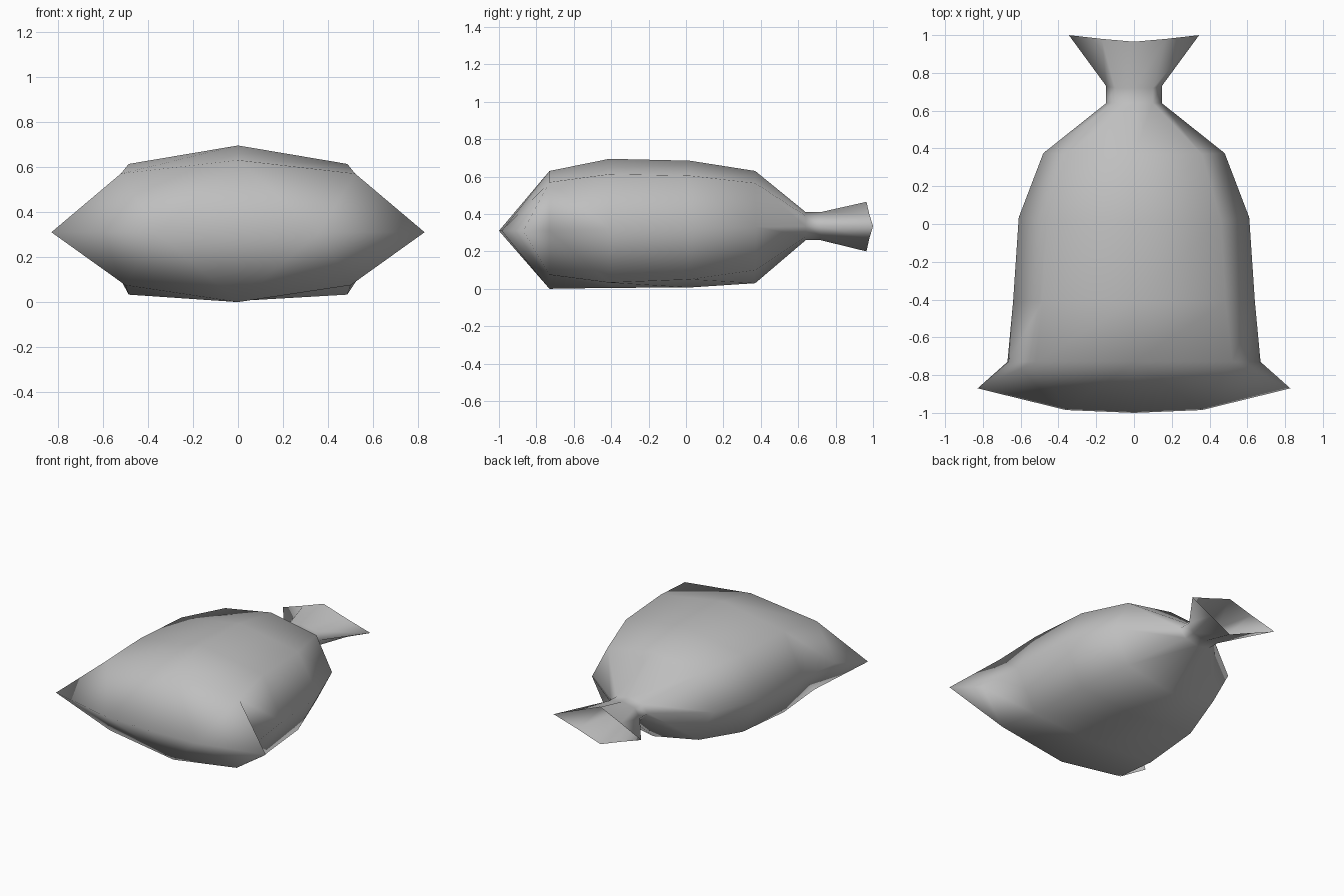
import bpy
import bmesh

cube = bpy.data.objects.get("Cube")
if cube:
    bpy.data.objects.remove(cube, do_unlink=True)

# Plain grey cloth
cloth = bpy.data.materials.new("grey cloth")
cloth.use_nodes = True
GREY = (0.52, 0.52, 0.52, 1)
cloth.diffuse_color = GREY
cloth.node_tree.nodes["Principled BSDF"].inputs["Base Color"].default_value = GREY

SEAM_Z = 0.31

# Rings along the sack: (y, width, z) for the crown, shoulder, side, underside and base
RINGS = [
    # full front end
    ((-0.73, 0, 0.63), (-0.73, 0.52, 0.57), (-0.73, 0.67, SEAM_Z), (-0.73, 0.50, 0.075), (-0.73, 0, 0.0)),
    # belly
    ((-0.41, 0, 0.695), (-0.41, 0.485, 0.613), (-0.41, 0.64, 0.32), (-0.41, 0.485, 0.033), (-0.41, 0, 0.005)),
    ((0.02, 0, 0.685), (0.02, 0.46, 0.605), (0.035, 0.61, 0.325), (0.02, 0.46, 0.05), (0.02, 0, 0.007)),
    # shoulders
    ((0.37, 0, 0.63), (0.37, 0.36, 0.565), (0.375, 0.48, 0.33), (0.37, 0.36, 0.10), (0.37, 0, 0.03)),
    # tied neck
    ((0.64, 0, 0.41), (0.64, 0.10, 0.39), (0.64, 0.147, 0.335), (0.64, 0.10, 0.28), (0.64, 0, 0.26)),
    ((0.72, 0, 0.41), (0.72, 0.10, 0.39), (0.73, 0.147, 0.335), (0.72, 0.10, 0.28), (0.72, 0, 0.26)),
    # flared open mouth
    ((0.965, 0, 0.465), (0.98, 0.17, 0.40), (1.0, 0.345, 0.335), (0.98, 0.17, 0.268), (0.965, 0, 0.20)),
]


def full_ring(bm, half):
    """Mirror a half ring into eight vertices, running from crown round to crown."""
    left = [bm.verts.new((x, y, z)) for y, x, z in half]
    right = [bm.verts.new((-x, y, z)) for y, x, z in half[-2:0:-1]]
    return left + right


bm = bmesh.new()
rings = [full_ring(bm, half) for half in RINGS]

# Sack wall
for a, b in zip(rings, rings[1:]):
    for i in range(8):
        j = (i + 1) % 8
        bm.faces.new((a[i], a[j], b[j], b[i]))

# Flat front seam with pointed corners
front = rings[0]
middle = bm.verts.new((0, -1.0, SEAM_Z))
for s in (1, -1):
    inner = bm.verts.new((s * 0.36, -0.985, SEAM_Z))
    tip = bm.verts.new((s * 0.828, -0.87, SEAM_Z))
    crown, shoulder, side, under, base = [front[(s * i) % 8] for i in range(5)]
    for end, edge in ((crown, shoulder), (base, under)):
        bm.faces.new((end, edge, inner, middle))
        bm.faces.new((edge, tip, inner))
        bm.faces.new((edge, side, tip))

bmesh.ops.recalc_face_normals(bm, faces=bm.faces)
for face in bm.faces:
    face.smooth = True

mesh = bpy.data.meshes.new("sack")
bm.to_mesh(mesh)
bm.free()
mesh.materials.append(cloth)
sack = bpy.data.objects.new("sack", mesh)
bpy.context.collection.objects.link(sack)
